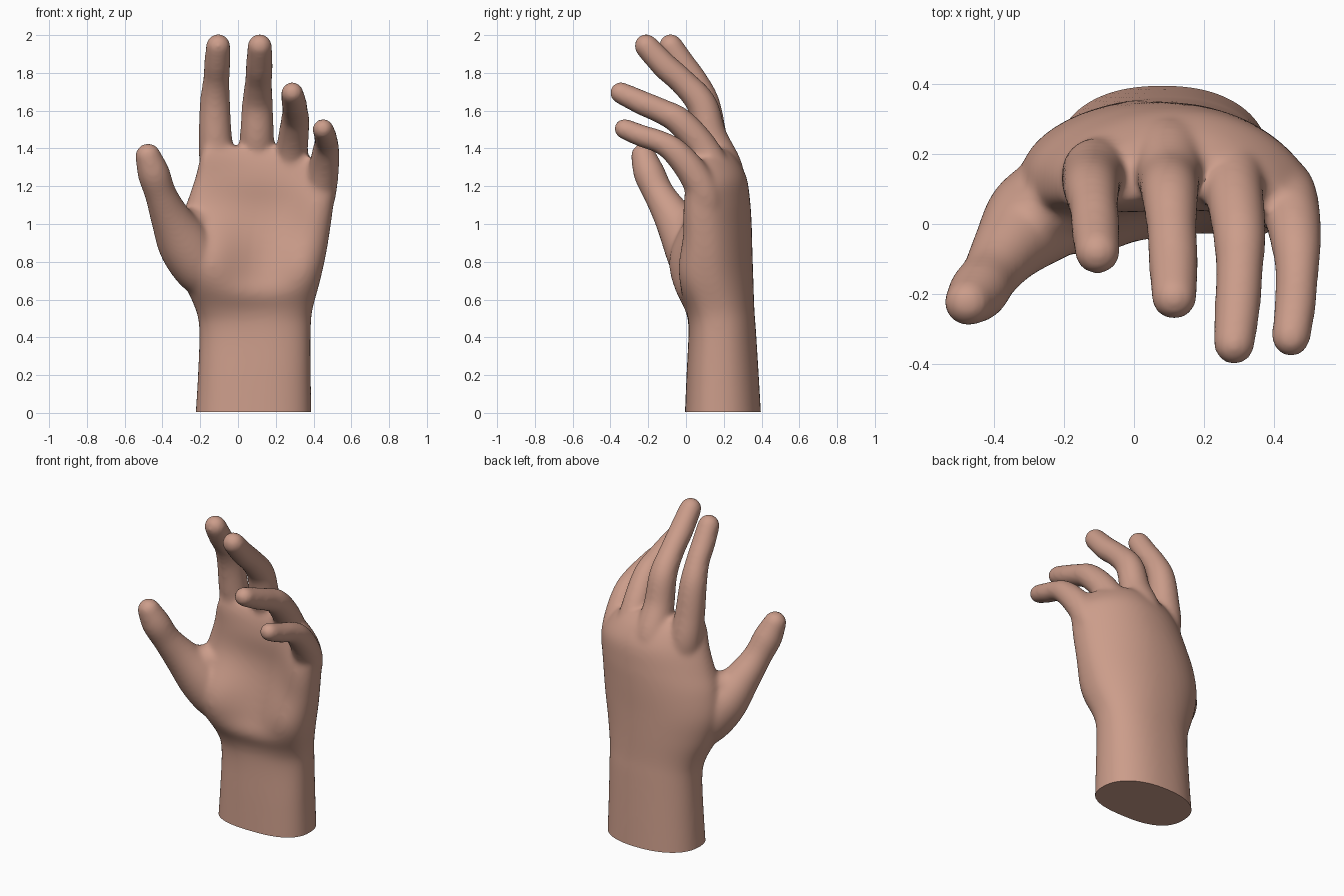
import bpy, bmesh, math
from mathutils import Vector

if "Cube" in bpy.data.objects:
    bpy.data.objects.remove(bpy.data.objects["Cube"])

skin = bpy.data.materials.new("skin")
skin.diffuse_color = (0.60, 0.335, 0.255, 1)
skin.use_nodes = True
skin.node_tree.nodes["Principled BSDF"].inputs["Base Color"].default_value = skin.diffuse_color

bm = bmesh.new()


def catmull(pts, steps):
    """Smooth interpolation through tuples of any length."""
    p = [pts[0]] + list(pts) + [pts[-1]]
    out = []
    for i in range(1, len(p) - 2):
        for s in range(steps):
            t = s / steps
            out.append([0.5 * (2 * b + (c - a) * t + (2 * a - 5 * b + 4 * c - d) * t * t
                               + (3 * b - a - 3 * c + d) * t ** 3)
                        for a, b, c, d in zip(p[i - 1], p[i], p[i + 1], p[i + 2])])
    out.append(list(pts[-1]))
    return out


def loft(rings):
    """Skin closed rings of points and cap both ends."""
    rows = [[bm.verts.new(c) for c in ring] for ring in rings]
    n = len(rows[0])
    for a, b in zip(rows, rows[1:]):
        for i in range(n):
            bm.faces.new((a[i], a[(i + 1) % n], b[(i + 1) % n], b[i]))
    bm.faces.new(rows[0][::-1])
    bm.faces.new(rows[-1])


def digit(points, flat=0.98, n=24, grow=0.003):
    """Round tube along (x, y, z, radius) points with a domed tip."""
    path = catmull(points, 8)
    pos = [Vector(p[:3]) for p in path]
    rad = [p[3] + grow for p in path]
    tip_dir = (pos[-1] - pos[-2]).normalized()
    tip, r = pos[-1].copy(), rad[-1]
    for k in range(1, 7):
        a = k / 6 * math.radians(84)
        pos.append(tip + tip_dir * r * math.sin(a))
        rad.append(r * math.cos(a))
    rings = []
    for i, c in enumerate(pos):
        t = (pos[min(i + 1, len(pos) - 1)] - pos[max(i - 1, 0)]).normalized()
        side = (Vector((1, 0, 0)) - t * t.x).normalized()
        up = t.cross(side)
        rings.append([c + side * rad[i] * math.cos(2 * math.pi * j / n)
                      + up * rad[i] * flat * math.sin(2 * math.pi * j / n) for j in range(n)])
    loft(rings)


# soft swellings of the palm: x, z, width, height, amount
swellings = [
    (-0.17, 0.82, 0.21, 0.22, 0.115),   # thumb base
    (0.36, 0.78, 0.14, 0.17, 0.055),    # heel on the little finger side
    (0.42, 1.08, 0.12, 0.18, 0.045),    # little finger edge
    (0.12, 1.24, 0.28, 0.12, 0.02),     # row below the fingers
    (0.10, 0.63, 0.22, 0.07, 0.025),    # heel crease
]


def swell(x, z):
    return sum(h * math.exp(-((x - cx) / sx) ** 2 - ((z - cz) / sz) ** 2)
               for cx, cz, sx, sz, h in swellings)


# wrist and palm: z, left x, right x, front y, back y, arch, drop on little finger side
sections = [
    (-0.06, -0.228, 0.390, -0.008, 0.400, 0.02, 0),
    (0.20, -0.212, 0.385, 0.003, 0.385, 0.02, 0),
    (0.44, -0.205, 0.385, 0.015, 0.370, 0.02, 0),
    (0.55, -0.225, 0.395, 0.010, 0.362, 0.03, 0),
    (0.70, -0.290, 0.435, 0.000, 0.357, 0.06, 0),
    (0.85, -0.325, 0.468, 0.022, 0.352, 0.08, 0),
    (1.00, -0.310, 0.492, 0.042, 0.348, 0.10, 0),
    (1.12, -0.268, 0.508, 0.053, 0.340, 0.11, 0),
    (1.25, -0.225, 0.518, 0.060, 0.320, 0.12, 0.05),
    (1.35, -0.200, 0.500, 0.065, 0.265, 0.12, 0.09),
    (1.41, -0.175, 0.470, 0.085, 0.200, 0.11, 0.10),
]
rings = []
for z, x0, x1, y0, y1, arch, drop in catmull(sections, 5):
    ring = []
    for j in range(64):
        a = 2 * math.pi * j / 64
        u = math.copysign(abs(math.cos(a)) ** 0.84, math.cos(a))
        w = math.copysign(abs(math.sin(a)) ** 0.84, math.sin(a))
        x = (x0 + x1) / 2 + (x1 - x0) / 2 * u
        bend = arch * u * u * (0.7 if u < 0 else 1)
        y = (y0 + y1) / 2 + (y1 - y0) / 2 * w - bend - swell(x, z) * max(0, -w) ** 0.5
        ring.append((x, y, z - drop * max(0, u) ** 2))
    rings.append(ring)
loft(rings)

# thumb
digit([(-0.13, 0.12, 0.66, 0.10), (-0.20, 0.07, 0.77, 0.14), (-0.285, 0.015, 0.90, 0.140),
       (-0.360, -0.07, 1.04, 0.103), (-0.41, -0.143, 1.16, 0.082),
       (-0.447, -0.195, 1.27, 0.083), (-0.476, -0.225, 1.360, 0.066)])
# web between thumb and palm
digit([(-0.05, 0.15, 0.95, 0.09), (-0.16, 0.10, 0.98, 0.095), (-0.27, 0.03, 1.0, 0.085)])
# index finger
digit([(-0.07, 0.14, 1.05, 0.07), (-0.105, 0.155, 1.27, 0.092), (-0.12, 0.13, 1.46, 0.086),
       (-0.122, 0.10, 1.64, 0.078), (-0.115, 0.045, 1.76, 0.068),
       (-0.110, -0.02, 1.85, 0.067), (-0.105, -0.080, 1.942, 0.063)])
# middle finger
digit([(0.09, 0.18, 1.05, 0.090), (0.10, 0.205, 1.26, 0.103), (0.10, 0.13, 1.46, 0.088),
       (0.103, 0.085, 1.63, 0.080), (0.108, -0.01, 1.745, 0.070),
       (0.113, -0.11, 1.835, 0.069), (0.115, -0.21, 1.942, 0.063)])
# ring finger
digit([(0.25, 0.17, 1.05, 0.085), (0.275, 0.17, 1.22, 0.094), (0.287, 0.09, 1.40, 0.082),
       (0.302, -0.03, 1.54, 0.074), (0.302, -0.13, 1.597, 0.066),
       (0.297, -0.23, 1.64, 0.064), (0.287, -0.345, 1.694, 0.057)])
# little finger
digit([(0.38, 0.12, 1.00, 0.085), (0.425, 0.10, 1.15, 0.089), (0.452, 0.03, 1.28, 0.080),
       (0.465, -0.06, 1.385, 0.070), (0.467, -0.14, 1.435, 0.060),
       (0.462, -0.23, 1.465, 0.058), (0.45, -0.325, 1.503, 0.054)])

bmesh.ops.recalc_face_normals(bm, faces=bm.faces[:])
mesh = bpy.data.meshes.new("hand")
bm.to_mesh(mesh)
bm.free()
hand = bpy.data.objects.new("hand", mesh)
bpy.context.collection.objects.link(hand)

# fuse all parts into one soft skin
fuse = hand.modifiers.new("fuse", "REMESH")
fuse.mode = "VOXEL"
fuse.voxel_size = 0.011
soften = hand.modifiers.new("soften", "SMOOTH")
soften.factor = 0.5
soften.iterations = 26
deps = bpy.context.evaluated_depsgraph_get()
skinned = bpy.data.meshes.new_from_object(hand.evaluated_get(deps))
hand.modifiers.clear()

# flat cut through the wrist
bm = bmesh.new()
bm.from_mesh(skinned)
cut = bmesh.ops.bisect_plane(bm, geom=bm.verts[:] + bm.edges[:] + bm.faces[:],
                             plane_co=(0, 0, 0.004), plane_no=(0, 0, 1), clear_inner=True)
rim = [e for e in cut["geom_cut"] if isinstance(e, bmesh.types.BMEdge)]
bmesh.ops.holes_fill(bm, edges=rim, sides=0)
bmesh.ops.recalc_face_normals(bm, faces=bm.faces[:])
bm.to_mesh(skinned)
bm.free()
hand.data = skinned
skinned.materials.clear()
skinned.materials.append(skin)

bpy.context.view_layer.objects.active = hand
hand.select_set(True)
bpy.ops.object.shade_smooth_by_angle(angle=math.radians(40))
